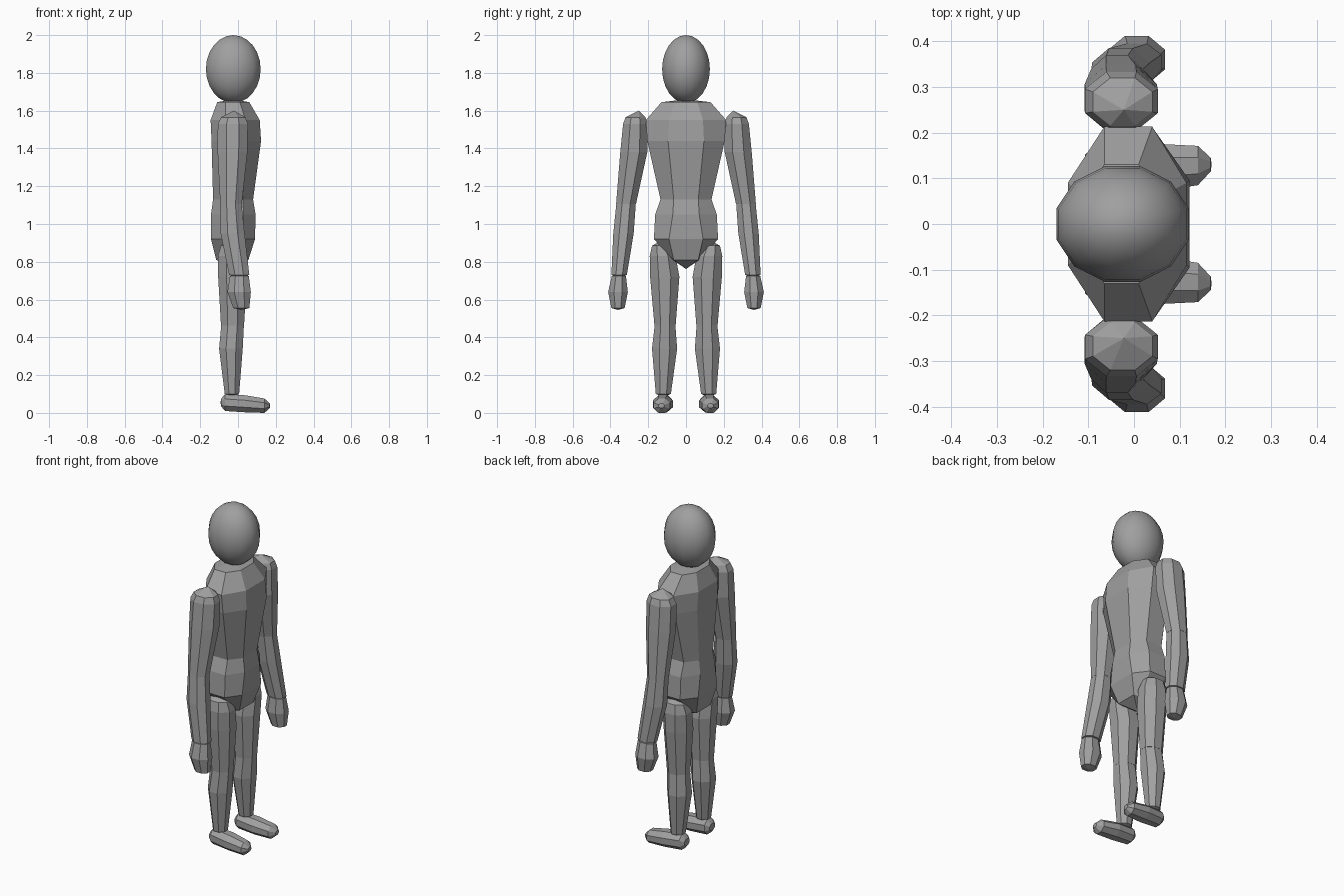
import bpy, bmesh, math
from mathutils import Vector

if "Cube" in bpy.data.objects:
    bpy.data.objects.remove(bpy.data.objects["Cube"], do_unlink=True)

# single clay-grey material
grey = bpy.data.materials.new("clay_grey")
grey.use_nodes = True
COLOUR = (0.35, 0.35, 0.35, 1.0)
grey.diffuse_color = COLOUR
grey.node_tree.nodes["Principled BSDF"].inputs["Base Color"].default_value = COLOUR


def loft(name, rings, start, end):
    """Skin equal-length point rings and close both ends to a pole."""
    bm = bmesh.new()
    loops = [[bm.verts.new(p) for p in ring] for ring in rings]
    n = len(loops[0])
    for a, b in zip(loops, loops[1:]):
        for i in range(n):
            j = (i + 1) % n
            bm.faces.new((a[i], a[j], b[j], b[i]))
    for pole, loop in ((start, loops[0]), (end, loops[-1])):
        tip = bm.verts.new(pole)
        for i in range(n):
            bm.faces.new((loop[i], loop[(i + 1) % n], tip))
    bmesh.ops.recalc_face_normals(bm, faces=bm.faces)
    mesh = bpy.data.meshes.new(name)
    bm.to_mesh(mesh)
    bm.free()
    mesh.materials.append(grey)
    obj = bpy.data.objects.new(name, mesh)
    bpy.context.collection.objects.link(obj)
    return obj


# eight-sided unit outline whose flats touch +-1
OCT = [(math.cos(a) / math.cos(math.pi / 8), math.sin(a) / math.cos(math.pi / 8))
       for a in (math.pi / 8 + k * math.pi / 4 for k in range(8))]


def upright_limb(name, side, sections, top, bottom):
    """Sections are (z, x min, x max, y inner, y outer) on the +y side."""
    rings = []
    for z, x0, x1, y0, y1 in sections:
        cx, rx, cy, ry = (x0 + x1) / 2, (x1 - x0) / 2, (y0 + y1) / 2, (y1 - y0) / 2
        rings.append([(cx + rx * u, side * (cy + ry * v), z) for u, v in OCT])
    flip = Vector((1, side, 1))
    loft(name, rings, Vector(top) * flip, Vector(bottom) * flip)


# torso: (z, back x, front x, half width, half width of front face, side x back, side x front)
TORSO = [
    (1.645, -0.11, 0.06, 0.13, 0.06, -0.065, 0.01),
    (1.55, -0.145, 0.115, 0.213, 0.09, -0.065, 0.04),
    (1.44, -0.14, 0.122, 0.205, 0.095, -0.07, 0.045),
    (1.13, -0.132, 0.08, 0.135, 0.065, -0.08, 0.025),
    (1.05, -0.143, 0.093, 0.163, 0.07, -0.08, 0.03),
    (0.92, -0.143, 0.09, 0.17, 0.09, -0.08, 0.03),
    (0.81, -0.115, 0.055, 0.07, 0.065, -0.06, 0.01),
]
loft("torso",
     [[(b, -f, z), (sb, -w, z), (sf, -w, z), (t, -f, z),
       (t, f, z), (sf, w, z), (sb, w, z), (b, f, z)]
      for z, b, t, w, f, sb, sf in TORSO],
     (-0.025, 0, 1.66), (-0.025, 0, 0.762))

# head: smooth twelve-sided ellipsoid
bpy.ops.mesh.primitive_uv_sphere_add(segments=12, ring_count=12, radius=1,
                                     location=(-0.025, 0, 1.82))
head = bpy.context.object
head.name = "head"
head.rotation_euler.z = math.pi / 12
head.data.transform(head.rotation_euler.to_matrix().to_4x4())
head.rotation_euler.z = 0
head.scale = (0.15, 0.131, 0.18)
head.data.materials.append(grey)
bpy.ops.object.shade_smooth()

# arms, legs and feet on both sides; the figure looks along +x
for label, s in (("left", 1), ("right", -1)):
    upright_limb(label + "_upper_arm", s, [
        (1.565, -0.09, 0.04, 0.215, 0.32),
        (1.53, -0.107, 0.052, 0.205, 0.333),
        (1.38, -0.108, 0.05, 0.205, 0.348),
        (1.105, -0.094, 0.02, 0.265, 0.37),
    ], (-0.022, 0.25, 1.6), (-0.037, 0.317, 1.095))
    upright_limb(label + "_forearm", s, [
        (1.105, -0.093, 0.019, 0.266, 0.369),
        (0.95, -0.092, 0.035, 0.277, 0.385),
        (0.73, -0.047, 0.06, 0.313, 0.395),
    ], (-0.037, 0.317, 1.11), (0.007, 0.354, 0.72))
    upright_limb(label + "_hand", s, [
        (0.725, -0.043, 0.057, 0.318, 0.393),
        (0.64, -0.056, 0.068, 0.308, 0.412),
        (0.555, -0.025, 0.06, 0.325, 0.395),
    ], (0.007, 0.354, 0.735), (0.018, 0.36, 0.545))
    upright_limb(label + "_thigh", s, [
        (0.885, -0.09, 0.035, 0.09, 0.18),
        (0.83, -0.107, 0.05, 0.055, 0.192),
        (0.72, -0.105, 0.047, 0.035, 0.19),
        (0.462, -0.09, 0.032, 0.055, 0.167),
    ], (-0.03, 0.135, 0.91), (-0.03, 0.11, 0.455))
    upright_limb(label + "_shin", s, [
        (0.462, -0.089, 0.031, 0.056, 0.166),
        (0.34, -0.1, 0.025, 0.047, 0.18),
        (0.1, -0.07, 0.006, 0.08, 0.16),
    ], (-0.03, 0.11, 0.47), (-0.03, 0.12, 0.085))
    # foot sections along x: (x, y centre, half width, z bottom, z top)
    foot = [(-0.09, 0.12, 0.025, 0.035, 0.075),
            (-0.068, 0.12, 0.043, 0.01, 0.1),
            (0.04, 0.123, 0.053, 0.003, 0.093),
            (0.14, 0.128, 0.043, 0.0, 0.076),
            (0.168, 0.13, 0.015, 0.025, 0.05)]
    loft(label + "_foot",
         [[(x, s * (cy + ry * u), (z0 + z1) / 2 + (z1 - z0) / 2 * v) for u, v in OCT]
          for x, cy, ry, z0, z1 in foot],
         (-0.092, s * 0.12, 0.055), (0.17, s * 0.13, 0.037))
